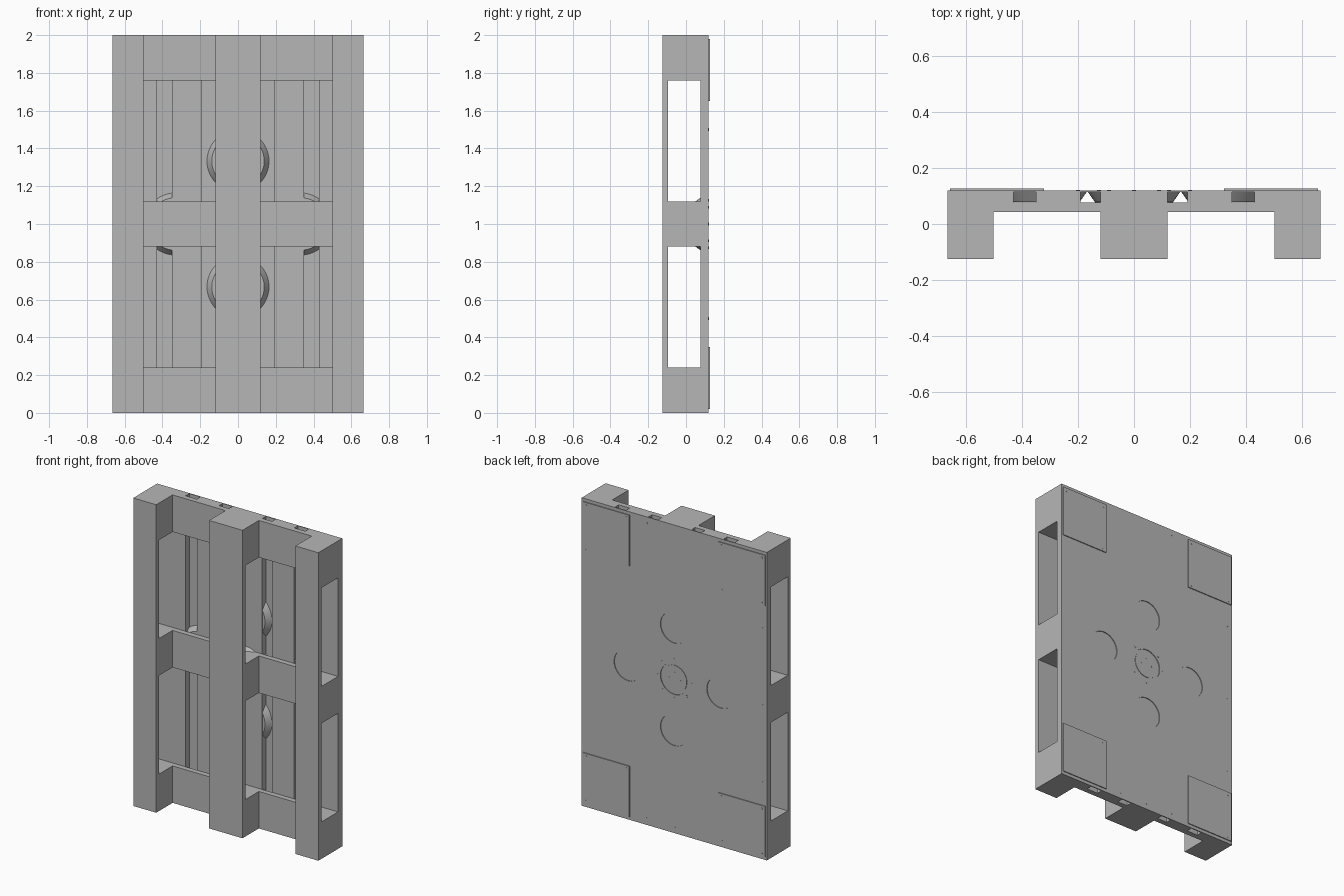
import bpy, bmesh, math
from mathutils import Matrix, Vector

old = bpy.data.objects.get("Cube")
if old:
    bpy.data.objects.remove(old, do_unlink=True)

grey = bpy.data.materials.new("plain grey")
grey.use_nodes = True
grey.diffuse_color = (0.47, 0.47, 0.47, 1)
grey.node_tree.nodes["Principled BSDF"].inputs["Base Color"].default_value = (0.47, 0.47, 0.47, 1)


def finish(name, bm):
    mesh = bpy.data.meshes.new(name)
    bm.to_mesh(mesh)
    bm.free()
    mesh.materials.append(grey)
    obj = bpy.data.objects.new(name, mesh)
    bpy.context.collection.objects.link(obj)
    return obj


def box(name, x, y, z):
    bm = bmesh.new()
    size = Vector((x[1] - x[0], y[1] - y[0], z[1] - z[0]))
    mid = Vector((sum(x), sum(y), sum(z))) / 2
    bmesh.ops.create_cube(bm, size=1, matrix=Matrix.Translation(mid) @ Matrix.Diagonal(size).to_4x4())
    return finish(name, bm)


def add_disc(bm, x, z, y, r_front, r_back, sides):
    # Capped cylinder or cone lying along y
    place = Matrix.Translation((x, sum(y) / 2, z)) @ Matrix.Rotation(-math.pi / 2, 4, "X")
    bmesh.ops.create_cone(bm, cap_ends=True, segments=sides, radius1=r_front,
                          radius2=r_back, depth=y[1] - y[0], matrix=place)


def discs(name, spots, y, r_front, r_back, sides=48):
    bm = bmesh.new()
    for x, z in spots:
        add_disc(bm, x, z, y, r_front, r_back, sides)
    return finish(name, bm)


def smooth(obj):
    bpy.ops.object.select_all(action="DESELECT")
    obj.select_set(True)
    bpy.context.view_layer.objects.active = obj
    bpy.ops.object.shade_smooth_by_angle(angle=math.radians(30))


W = 0.665
columns = {"right": (-W, -0.5), "middle": (-0.12, 0.12), "left": (0.5, W)}
rows = {"bottom": (0, 0.24), "centre": (0.88, 1.12), "top": (1.76, 2)}
PANEL, PLATE = 0.12, 0.126

# Front runners and spacer blocks
for col, x in columns.items():
    box(col + "_runner", x, (-0.125, -0.095), (0, 2))
    for row, z in rows.items():
        box(f"{row}_{col}_block", x, (-0.095, 0.043), z)

# Cross boards
for row, z in rows.items():
    box(row + "_cross_board", (-W, W), (0.043, 0.077), z)

# Deck boards with open slots between them
decks = [(-0.12, 0.12)]
for a, b in ((0.19, 0.35), (0.43, W)):
    decks += [(a, b), (-b, -a)]
for i, x in enumerate(decks):
    box(f"deck_board_{i + 1}", x, (0.077, 0.114), (0, 2))

# Back panel with five round openings
outer = [(0, 1.333), (0, 0.667), (0.333, 1), (-0.333, 1)]
centre = [(0, 1)]
panel = box("back_panel", (-W, W), (0.114, PANEL), (0, 2))
cutter = discs("opening_cutter", outer + centre, (0.1, 0.14), 0.1, 0.1)
cutter.hide_render = True
cut = panel.modifiers.new("openings", "BOOLEAN")
cut.operation = "DIFFERENCE"
cut.object = cutter
bpy.context.view_layer.objects.active = panel
bpy.ops.object.modifier_apply(modifier=cut.name)
bpy.data.objects.remove(cutter, do_unlink=True)

# Tapered cups behind the openings
smooth(discs("outer_cups", outer, (0.078, 0.115), 0.139, 0.165))
smooth(discs("centre_cup", centre, (0.05, 0.115), 0.12, 0.165))
smooth(discs("centre_disc", centre, (0.114, 0.118), 0.088, 0.088))

# Raised corner plates
for side in (-1, 1):
    for z in ((0.02, 0.35), (1.65, 1.98)):
        box("corner_plate", sorted((side * 0.32, side * 0.655)), (PANEL, PLATE), z)

# Bolt heads on plates, panel edges and around the centre
plate_bolts = [(s * x, 1 + t * z) for s in (-1, 1) for t in (-1, 1)
               for x in (0.345, 0.63) for z in (0.67, 0.96)]
edge_bolts = [(s * 0.63, z) for s in (-1, 1) for z in (0.5, 1, 1.5)]
edge_bolts += [(x, 1 + t * 0.96) for t in (-1, 1) for x in (-0.2, 0, 0.2)]


def ring(count, radius):
    turns = [math.tau * i / count for i in range(count)]
    return [(radius * math.cos(a), 1 + radius * math.sin(a)) for a in turns]


discs("plate_bolts", plate_bolts, (PLATE - 0.001, PLATE + 0.001), 0.007, 0.007, 12)
discs("panel_bolts", edge_bolts + ring(8, 0.125), (PANEL - 0.001, PANEL + 0.001), 0.007, 0.007, 12)
discs("centre_bolts", ring(4, 0.04), (0.117, 0.119), 0.005, 0.005, 12)
